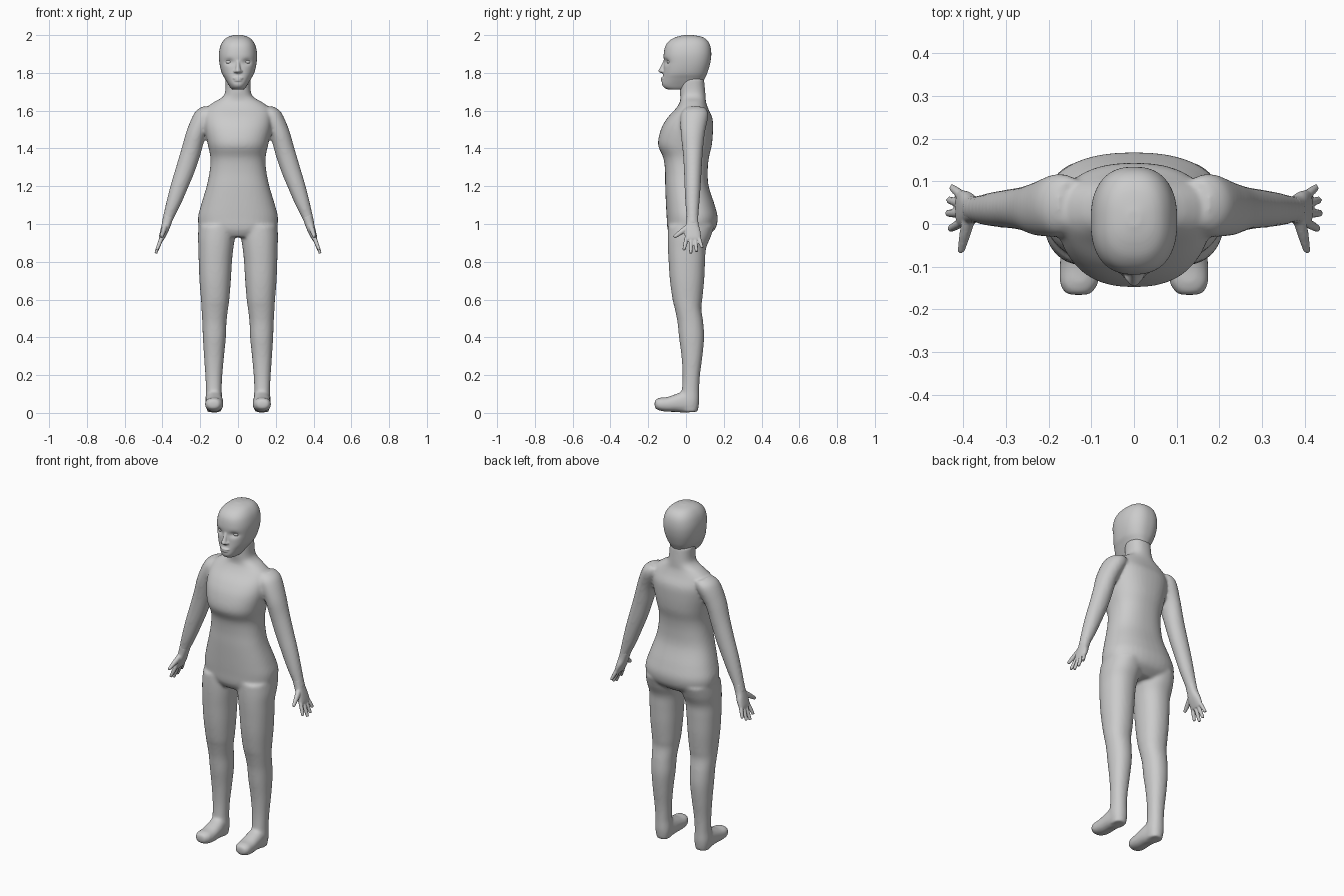
import bpy, bmesh, math
from mathutils import Vector

X, Y, Z = Vector((1, 0, 0)), Vector((0, 1, 0)), Vector((0, 0, 1))


def spline(rows, steps):
    """Catmull-Rom interpolation through rows of equal length."""
    out = []
    for i in range(len(rows) - 1):
        q = [rows[max(i - 1, 0)], rows[i], rows[i + 1], rows[min(i + 2, len(rows) - 1)]]
        for k in range(steps):
            t = k / steps
            out.append([0.5 * (2 * b + (c - a) * t + (2 * a - 5 * b + 4 * c - d) * t * t
                               + (3 * b - a - 3 * c + d) * t ** 3) for a, b, c, d in zip(*q)])
    return out + [list(rows[-1])]


def loft(bm, rows, u=X, v=Y, p=2.0, n=40, steps=5, side=1):
    """Rows are (x, y, z, radius along u, radius along v)."""
    rings = []
    for x, y, z, a, b in spline(rows, steps):
        ring = []
        for k in range(n):
            t = 2 * math.pi * k / n
            c, s = math.cos(t), math.sin(t)
            co = (Vector((x, y, z)) + u * (a * math.copysign(abs(c) ** (2 / p), c))
                  + v * (b * math.copysign(abs(s) ** (2 / p), s)))
            co.x *= side
            ring.append(bm.verts.new(co))
        rings.append(ring)
    for r0, r1 in zip(rings, rings[1:]):
        for k in range(n):
            bm.faces.new((r0[k], r0[(k + 1) % n], r1[(k + 1) % n], r1[k]))
    bm.faces.new(rings[0])
    bm.faces.new(rings[-1])


def upright(rows):
    """(x, z, half width, front y, back y) to loft rows."""
    return [(x, (f + b) / 2, z, a, (b - f) / 2) for x, z, a, f, b in rows]


def blob(bm, co, r):
    res = bmesh.ops.create_uvsphere(bm, u_segments=24, v_segments=16, radius=1)
    for vert in res["verts"]:
        vert.co = Vector(co) + Vector([vert.co[i] * r[i] for i in range(3)])


def finish(name, bm, voxel=None, smooth=0):
    bmesh.ops.recalc_face_normals(bm, faces=bm.faces)
    me = bpy.data.meshes.new(name)
    bm.to_mesh(me)
    bm.free()
    me.polygons.foreach_set("use_smooth", [True] * len(me.polygons))
    ob = bpy.data.objects.new(name, me)
    bpy.context.collection.objects.link(ob)
    if voxel:
        m = ob.modifiers.new("Blend", 'REMESH')
        m.mode, m.voxel_size, m.use_smooth_shade = 'VOXEL', voxel, True
        m = ob.modifiers.new("Soften", 'SMOOTH')
        m.factor, m.iterations = 0.5, smooth
    return ob


# torso and neck
body = bmesh.new()
loft(body, upright([
    (0, 0.93, .13, -.075, .10), (0, 0.97, .198, -.097, .152), (0, 1.03, .212, -.102, .168),
    (0, 1.10, .196, -.106, .152), (0, 1.20, .166, -.110, .120), (0, 1.28, .150, -.111, .115),
    (0, 1.35, .146, -.120, .121), (0, 1.42, .160, -.148, .137), (0, 1.50, .176, -.133, .143),
    (0, 1.56, .180, -.100, .140), (0, 1.61, .170, -.055, .118), (0, 1.645, .128, -.033, .106),
    (0, 1.67, .085, -.030, .104), (0, 1.70, .068, -.033, .102), (0, 1.77, .066, -.033, .095)]), p=2.35)

# legs, feet and arms
ARM_U = Vector((.93, 0, .36))
for s in (1, -1):
    loft(body, upright([
        (.110, 0.99, .098, -.095, .150), (.114, 0.93, .098, -.097, .130), (.117, 0.87, .092, -.096, .106),
        (.120, 0.80, .088, -.092, .101), (.121, 0.70, .083, -.085, .096), (.121, 0.60, .075, -.071, .086),
        (.123, 0.55, .070, -.059, .081), (.125, 0.48, .064, -.045, .091), (.125, 0.40, .061, -.037, .096),
        (.127, 0.30, .053, -.024, .087), (.128, 0.20, .045, -.018, .074), (.128, 0.12, .042, -.022, .070),
        (.127, 0.06, .045, -.030, .070), (.126, 0.005, .037, -.020, .062)]), p=2.2, side=s)
    loft(body, [(.126, .055, .050, .035, .040), (.126, 0, .058, .044, .058), (.125, -.05, .053, .047, .048),
                (.126, -.10, .045, .048, .039), (.129, -.14, .046, .045, .034), (.130, -.166, .047, .028, .022)],
         X, Z, 2.3, side=s)
    loft(body, [(.145, .050, 1.612, .036, .055), (.175, .045, 1.575, .055, .073), (.220, .036, 1.482, .053, .064),
                (.250, .036, 1.380, .053, .053), (.280, .036, 1.286, .051, .047), (.311, .035, 1.200, .046, .043),
                (.340, .034, 1.116, .039, .038), (.371, .034, 1.030, .028, .031), (.383, .035, .990, .024, .033)],
         ARM_U, Y, side=s)
finish("body", body, .008, 8)

# hands with four fingers and a thumb
for s, name in ((1, "left_hand"), (-1, "right_hand")):
    hand = bmesh.new()
    loft(hand, [(.366, .034, 1.045, .027, .030), (.379, .034, 1.000, .024, .032), (.391, .035, .963, .021, .041),
                (.403, .036, .930, .016, .043), (.408, .036, .915, .012, .041)], ARM_U, Y, 2.4, side=s)
    for y0, y1, z1 in ((.004, -.011, .862), (.026, .025, .845), (.047, .056, .853), (.067, .085, .874)):
        x1 = .41 + (.925 - z1) * .32
        loft(hand, [(.403, y0, .930, .011, .011), ((.403 + x1) / 2, (y0 + y1) / 2, (.93 + z1) / 2, .0105, .0105),
                    (x1, y1, z1, .008, .0085)], ARM_U, Y, n=16, side=s)
    loft(hand, [(.386, .015, .985, .016, .018), (.396, -.025, .958, .013, .014), (.405, -.064, .930, .008, .009)],
         X, Vector((0, .6, -.8)), n=16, side=s)
    finish(name, hand, .004, 2)

# head with eye sockets
head = bmesh.new()
loft(head, upright([
    (0, 1.712, .030, -.095, .020), (0, 1.722, .040, -.116, .050), (0, 1.74, .052, -.127, .082),
    (0, 1.77, .070, -.124, .099), (0, 1.80, .086, -.120, .113), (0, 1.85, .098, -.117, .128),
    (0, 1.90, .101, -.118, .134), (0, 1.945, .092, -.108, .128), (0, 1.975, .074, -.082, .110),
    (0, 1.992, .050, -.045, .080), (0, 2.001, .015, -.005, .030)]), p=2.4, n=72, steps=8)
for vert in head.verts:
    if vert.co.y < -.04:
        d = ((abs(vert.co.x) - .047) / .022) ** 2 + ((vert.co.z - 1.858) / .015) ** 2
        vert.co.y += .013 * math.exp(-d)

# nose and lips
loft(head, [(0, -.108, 1.872, .010, .008), (0, -.114, 1.850, .010, .012), (0, -.121, 1.825, .013, .018),
            (0, -.125, 1.808, .017, .021), (0, -.117, 1.798, .012, .011)], n=20)
for s in (1, -1):
    blob(head, (s * .014, -.121, 1.808), (.010, .012, .008))
blob(head, (0, -.120, 1.771), (.028, .014, .007))
blob(head, (0, -.120, 1.760), (.023, .014, .007))
finish("head", head, .004, 3)

# eyeballs
for s, name in ((1, "left_eye"), (-1, "right_eye")):
    eye = bmesh.new()
    blob(eye, (s * .047, -.087, 1.858), (.018, .014, .012))
    finish(name, eye)
